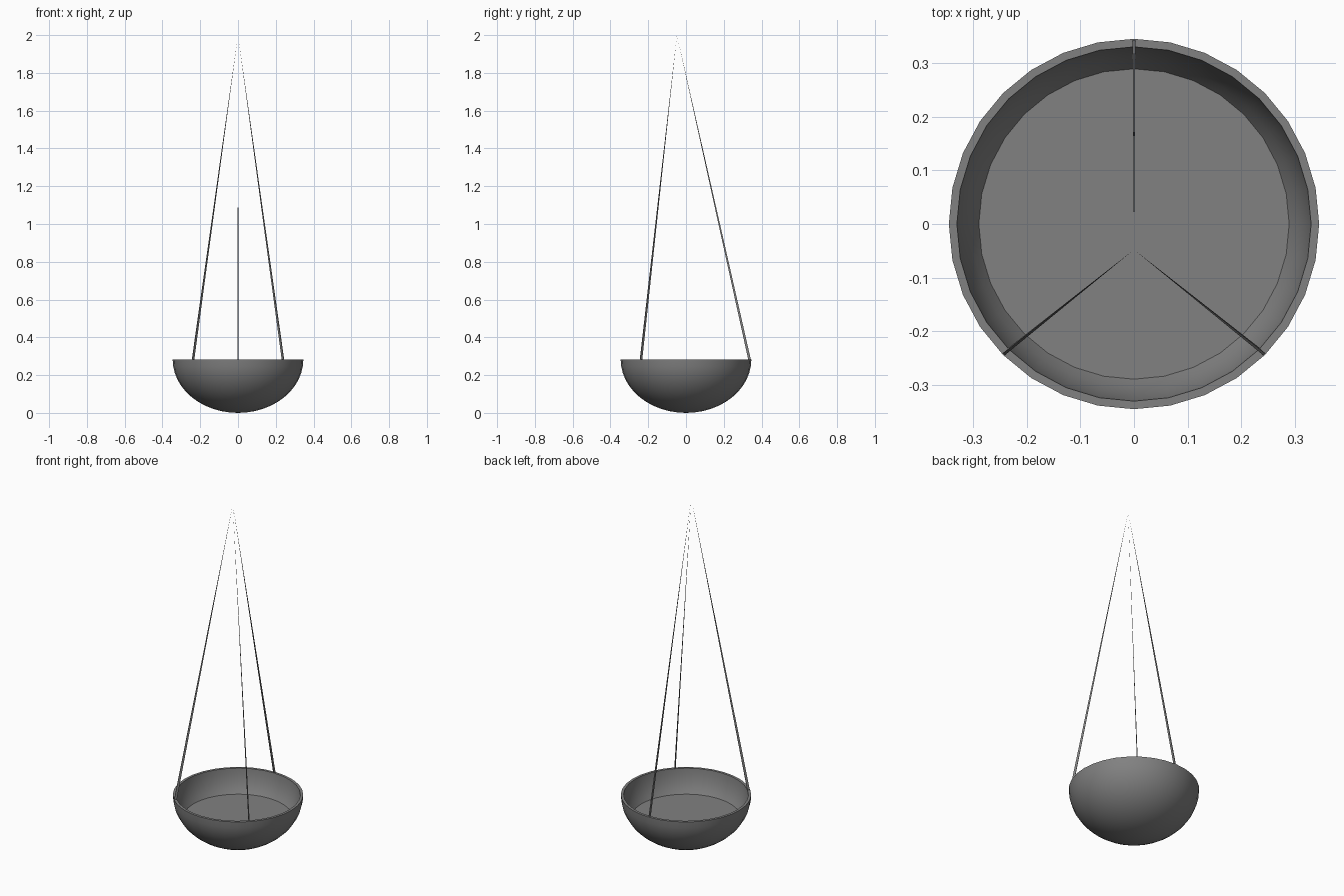
import bpy, bmesh, math
from mathutils import Vector

if "Cube" in bpy.data.objects:
    bpy.data.objects.remove(bpy.data.objects["Cube"])


def material(name, v):
    m = bpy.data.materials.new(name)
    m.diffuse_color = (v, v, v, 1)
    m.use_nodes = True
    m.node_tree.nodes["Principled BSDF"].inputs["Base Color"].default_value = m.diffuse_color
    return m


def make_object(name, bm, mat):
    bmesh.ops.recalc_face_normals(bm, faces=bm.faces)
    me = bpy.data.meshes.new(name)
    bm.to_mesh(me)
    bm.free()
    me.materials.append(mat)
    ob = bpy.data.objects.new(name, me)
    bpy.context.collection.objects.link(ob)
    return ob


grey = material("mid grey", 0.22)
R, H, SIDES = 0.346, 0.283, 32

# bowl: half-ellipse outside, thin rim, short inner wall, level floor
profile = [(R * math.sin(a), H * (1 - math.cos(a)))
           for a in (math.pi / 2 * i / 12 for i in range(13))]
profile += [(0.331, H), (0.328, 0.25), (0.318, 0.21), (0.305, 0.175), (0.29, 0.15), (0, 0.15)]
bm = bmesh.new()
verts = [bm.verts.new((r, 0, z)) for r, z in profile]
edges = [bm.edges.new(p) for p in zip(verts, verts[1:])]
bmesh.ops.spin(bm, geom=verts + edges, cent=(0, 0, 0), axis=(0, 0, 1),
               angle=2 * math.pi, steps=SIDES)
bmesh.ops.remove_doubles(bm, verts=bm.verts, dist=0.0005)
bowl = make_object("bowl", bm, grey)
bpy.context.view_layer.objects.active = bowl
bowl.select_set(True)
bpy.ops.object.shade_smooth_by_angle(angle=math.radians(40))

# three hanging strips, tapering from the rim to one shared point
apex = Vector((0, -0.048, 2.0))
for name, deg in (("back", 90), ("left", 225), ("right", 315)):
    a = math.radians(deg)
    out = Vector((math.cos(a), math.sin(a), 0))
    side = Vector((-out.y, out.x, 0))
    bm = bmesh.new()
    base = [bm.verts.new(out * r + side * s + Vector((0, 0, 0.275)))
            for r, s in ((0.331, -0.0025), (0.345, -0.0025), (0.345, 0.0025), (0.331, 0.0025))]
    tip = bm.verts.new(apex)
    bm.faces.new(base)
    for i in range(4):
        bm.faces.new((base[i], base[(i + 1) % 4], tip))
    make_object(name + "_hanging_strip", bm, grey)
